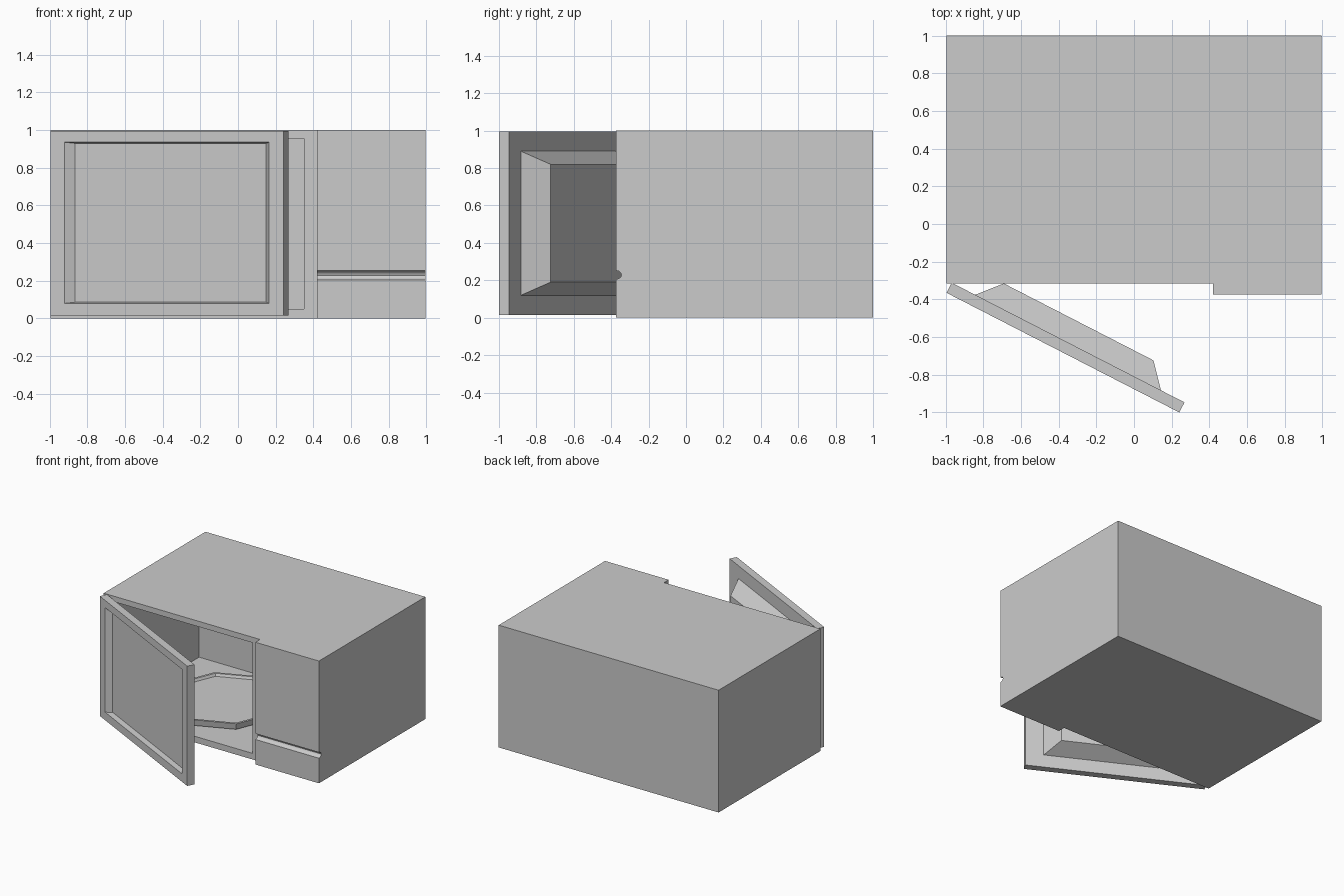
import bpy, bmesh
from math import cos, sin, pi, radians

if "Cube" in bpy.data.objects:
    bpy.data.objects.remove(bpy.data.objects["Cube"])


def make_object(name, bm):
    bmesh.ops.recalc_face_normals(bm, faces=bm.faces)
    mesh = bpy.data.meshes.new(name)
    bm.to_mesh(mesh)
    bm.free()
    obj = bpy.data.objects.new(name, mesh)
    bpy.context.collection.objects.link(obj)
    return obj


def loft(name, rings):
    """Bridge equal-length point rings and cap both ends."""
    bm = bmesh.new()
    vs = [[bm.verts.new(p) for p in ring] for ring in rings]
    n = len(vs[0])
    for a, b in zip(vs, vs[1:]):
        for i in range(n):
            j = (i + 1) % n
            bm.faces.new((a[i], a[j], b[j], b[i]))
    bm.faces.new(vs[0])
    bm.faces.new(vs[-1])
    return make_object(name, bm)


def rect(x0, x1, z0, z1, y):
    return [(x0, y, z0), (x1, y, z0), (x1, y, z1), (x0, y, z1)]


def octagon(r, z):
    return [(r * cos(i * pi / 4), r * sin(i * pi / 4), z) for i in range(8)]


def cut(obj, name, x0, x1, y0, y1, z0, z1):
    """Subtract a box from obj."""
    cutter = loft(name, [rect(x0, x1, z0, z1, y0), rect(x0, x1, z0, z1, y1)])
    cutter.hide_render = True
    mod = obj.modifiers.new(name, 'BOOLEAN')
    mod.operation = 'DIFFERENCE'
    mod.solver = 'EXACT'
    mod.object = cutter
    bpy.context.view_layer.objects.active = obj
    bpy.ops.object.modifier_apply(modifier=name)
    bpy.data.objects.remove(cutter, do_unlink=True)


# Body: side profile with the rounded finger groove, extruded along x
W, FRONT = 0.995, -0.375
groove = [(FRONT, 0.205), (-0.36, 0.209), (-0.35, 0.216), (-0.345, 0.228),
          (-0.349, 0.24), (-0.36, 0.249), (FRONT, 0.253)]
profile = [(1, 0), (FRONT, 0)] + groove + [(FRONT, 1), (1, 1)]
body = loft("body", [[(x, y, z) for y, z in profile] for x in (-W, W)])

# Step back the face beside the control panel, then hollow the oven cavity
cut(body, "door_step", -1.2, 0.42, -0.6, -0.315, -0.2, 1.2)
cut(body, "cavity", -0.94, 0.35, -0.6, 0.84, 0.05, 0.955)

# Door: sunken window, outer slab and tapered inner plug in one loft
L = 1.389
door = loft("door", [
    rect(0.124, L - 0.124, 0.086, 0.929, 0.043),
    rect(0.084, L - 0.084, 0.08, 0.935, 0),
    rect(0, L, 0.015, 0.995, 0),
    rect(0, L, 0.015, 0.995, 0.06),
    rect(0.14, L - 0.14, 0.12, 0.89, 0.06),
    rect(0.248, L - 0.248, 0.19, 0.82, 0.183),
])
door.location = (-W, -0.365, 0)
door.rotation_euler.z = radians(-27.2)

# Octagonal turntable with a raised rim
plate = loft("turntable", [octagon(0.45, 0.06), octagon(0.46, 0.11),
                           octagon(0.44, 0.11), octagon(0.43, 0.09)])
plate.location = (-0.295, 0.26, 0)

# Smooth only the curved groove
bpy.ops.object.select_all(action='DESELECT')
body.select_set(True)
bpy.context.view_layer.objects.active = body
bpy.ops.object.shade_smooth_by_angle(angle=radians(40))
